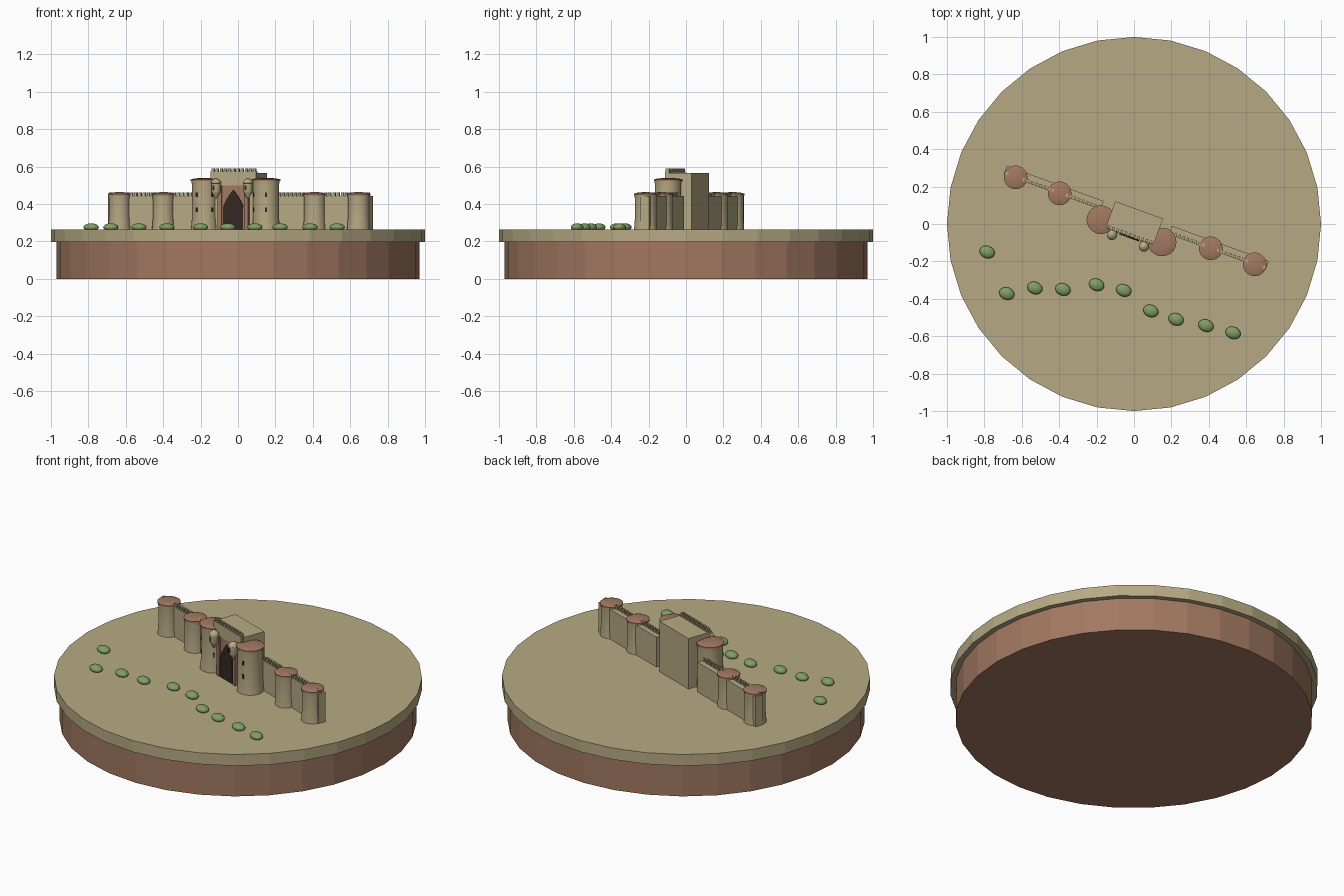
import bpy, bmesh, math
from mathutils import Matrix, Vector

cube = bpy.data.objects.get("Cube")
if cube:
    bpy.data.objects.remove(cube)


def material(name, rgb):
    m = bpy.data.materials.new(name)
    m.use_nodes = True
    m.diffuse_color = (*rgb, 1)
    m.node_tree.nodes["Principled BSDF"].inputs["Base Color"].default_value = (*rgb, 1)
    return m


SAND = material("sandstone", (0.47, 0.40, 0.23))
CLAY = material("clay brown", (0.36, 0.19, 0.12))
DARK = material("dark timber", (0.035, 0.022, 0.015))
GREEN = material("shrub green", (0.22, 0.34, 0.13))

GROUND = 0.265
# The castle line is turned on the round base
TURN = Matrix.Rotation(math.radians(-20), 4, "Z")


def finish(name, bm, mat, smooth=False, matrix=TURN):
    bmesh.ops.recalc_face_normals(bm, faces=bm.faces)
    mesh = bpy.data.meshes.new(name)
    bm.to_mesh(mesh)
    bm.free()
    mesh.materials.append(mat)
    ob = bpy.data.objects.new(name, mesh)
    ob.matrix_world = matrix
    bpy.context.collection.objects.link(ob)
    if smooth:
        bpy.ops.object.select_all(action="DESELECT")
        ob.select_set(True)
        bpy.context.view_layer.objects.active = ob
        bpy.ops.object.shade_smooth_by_angle(angle=math.radians(40))
    return ob


def add_box(bm, u0, u1, v0, v1, z0, z1):
    size = Matrix.Diagonal((u1 - u0, v1 - v0, z1 - z0, 1))
    mid = Matrix.Translation(((u0 + u1) / 2, (v0 + v1) / 2, (z0 + z1) / 2))
    bmesh.ops.create_cube(bm, size=1, matrix=mid @ size)


def box(name, mat, *span):
    bm = bmesh.new()
    add_box(bm, *span)
    return finish(name, bm, mat)


def lathe(name, mat, u, v, profile, sides=24, smooth=True, matrix=TURN):
    """Stack of rings from (radius, height) pairs, closed at both ends."""
    bm = bmesh.new()
    rings = []
    for r, z in profile:
        rings.append([bm.verts.new((u + r * math.cos(math.tau * i / sides),
                                    v + r * math.sin(math.tau * i / sides), z))
                      for i in range(sides)])
    for a, b in zip(rings, rings[1:]):
        for i in range(sides):
            j = (i + 1) % sides
            bm.faces.new((a[i], a[j], b[j], b[i]))
    bm.faces.new(rings[0])
    bm.faces.new(rings[-1])
    return finish(name, bm, mat, smooth, matrix)


def tower(name, u, v, r, top):
    lathe(name, SAND, u, v, [(r, GROUND), (r * 0.93, GROUND + 0.06),
                             (r * 0.93, top - 0.035), (r * 0.97, top - 0.013)])
    dome = [(r * 1.02, top - 0.015), (r * 1.02, top - 0.007), (r * 0.8, top - 0.002),
            (r * 0.45, top + 0.001), (r * 0.05, top + 0.002)]
    lathe(name + "_cap", CLAY, u, v, dome)


def merlons(name, u0, u1, v, z0, z1, count):
    bm = bmesh.new()
    step = (u1 - u0) / count
    for i in range(count):
        mid = u0 + step * (i + 0.5)
        add_box(bm, mid - step * 0.28, mid + step * 0.28, v - 0.009, v + 0.009, z0, z1)
    finish(name, bm, SAND)


def slit(name, u, v, r, degrees, z):
    a = math.radians(degrees)
    bm = bmesh.new()
    add_box(bm, r - 0.004, r + 0.002, -0.005, 0.005, z - 0.013, z + 0.013)
    finish(name, bm, DARK, matrix=TURN @ Matrix.Translation((u, v, 0)) @ Matrix.Rotation(a, 4, "Z"))


def arch(name, mat, half, spring, peak, v0, v1):
    """Pointed arch panel, extruded from v0 to v1."""
    side = []
    for i in range(7):
        t = i / 6
        side.append((half * (1 - t ** 1.5), spring + (peak - spring) * t))
    outline = [(half, GROUND)] + side + [(-x, z) for x, z in reversed(side[:-1])] + [(-half, GROUND)]
    bm = bmesh.new()
    face = bm.faces.new([bm.verts.new((x, v0, z)) for x, z in outline])
    ext = bmesh.ops.extrude_face_region(bm, geom=[face])
    moved = [g for g in ext["geom"] if isinstance(g, bmesh.types.BMVert)]
    bmesh.ops.translate(bm, verts=moved, vec=Vector((0, v1 - v0, 0)))
    finish(name, bm, mat)


# Round base
flat = Matrix.Identity(4)
lathe("base_plinth", CLAY, 0, 0, [(0.97, 0), (0.97, 0.2)], 32, False, flat)
lathe("base_ground", SAND, 0, 0, [(1, 0.197), (1, GROUND)], 32, False, flat)

# Walls, towers and corner turrets, mirrored about the gate
for s, side in ((-1, "right"), (1, "left")):
    tower(side + "_end_tower", s * 0.68, 0.018, 0.062, 0.462)
    tower(side + "_middle_tower", s * 0.43, 0.018, 0.062, 0.462)
    tower(side + "_gate_tower", s * 0.174, -0.039, 0.075, 0.538)
    for part, a, b, count in (("inner", 0.195, 0.40, 9), ("outer", 0.455, 0.745, 12)):
        u0, u1 = sorted((s * a, s * b))
        box(f"{side}_{part}_wall", SAND, u0, u1, 0.012, 0.06, GROUND, 0.443)
        merlons(f"{side}_{part}_merlons", u0, u1, 0.021, 0.442, 0.462, count)
    for i, z in enumerate((0.37, 0.45)):
        slit(f"{side}_front_slit_{i}", s * 0.174, -0.039, 0.07, 270 + s * 20, z)
        slit(f"{side}_inner_slit_{i}", s * 0.174, -0.039, 0.07, 270 - s * 55, z)
    lathe(side + "_turret", SAND, s * 0.091, -0.095,
          [(0.004, 0.43), (0.022, 0.46), (0.024, 0.465), (0.024, 0.51), (0.028, 0.512),
           (0.026, 0.52), (0.016, 0.531), (0.003, 0.537)], 16)
    slit(side + "_turret_window", s * 0.091, -0.095, 0.024, 260, 0.487)
    box(side + "_gate_pier", CLAY, s * 0.076 - 0.012, s * 0.076 + 0.012,
        -0.082, -0.06, GROUND, 0.5)

# Gatehouse
box("gatehouse", SAND, -0.136, 0.136, -0.06, 0.08, GROUND, 0.567)
box("gate_front", CLAY, -0.088, 0.088, -0.072, -0.058, GROUND, 0.5)
box("gate_parapet", SAND, -0.13, 0.13, -0.072, -0.05, 0.5, 0.573)
merlons("gate_merlons", -0.13, 0.13, -0.061, 0.572, 0.589, 11)
arch("gate_arch", DARK, 0.056, 0.38, 0.476, -0.07, -0.079)

# Shrubs
spots = [(-0.785, -0.15), (-0.68, -0.372), (-0.53, -0.342), (-0.38, -0.35), (-0.2, -0.325),
         (-0.055, -0.355), (0.09, -0.465), (0.225, -0.51), (0.385, -0.543), (0.53, -0.582)]
for i, (x, y) in enumerate(spots):
    bm = bmesh.new()
    bmesh.ops.create_uvsphere(bm, u_segments=16, v_segments=10, radius=1,
                              matrix=Matrix.Diagonal((0.042, 0.033, 0.021, 1)))
    finish(f"shrub_{i + 1}", bm, GREEN, True, Matrix.Translation((x, y, 0.276)) @ TURN)
